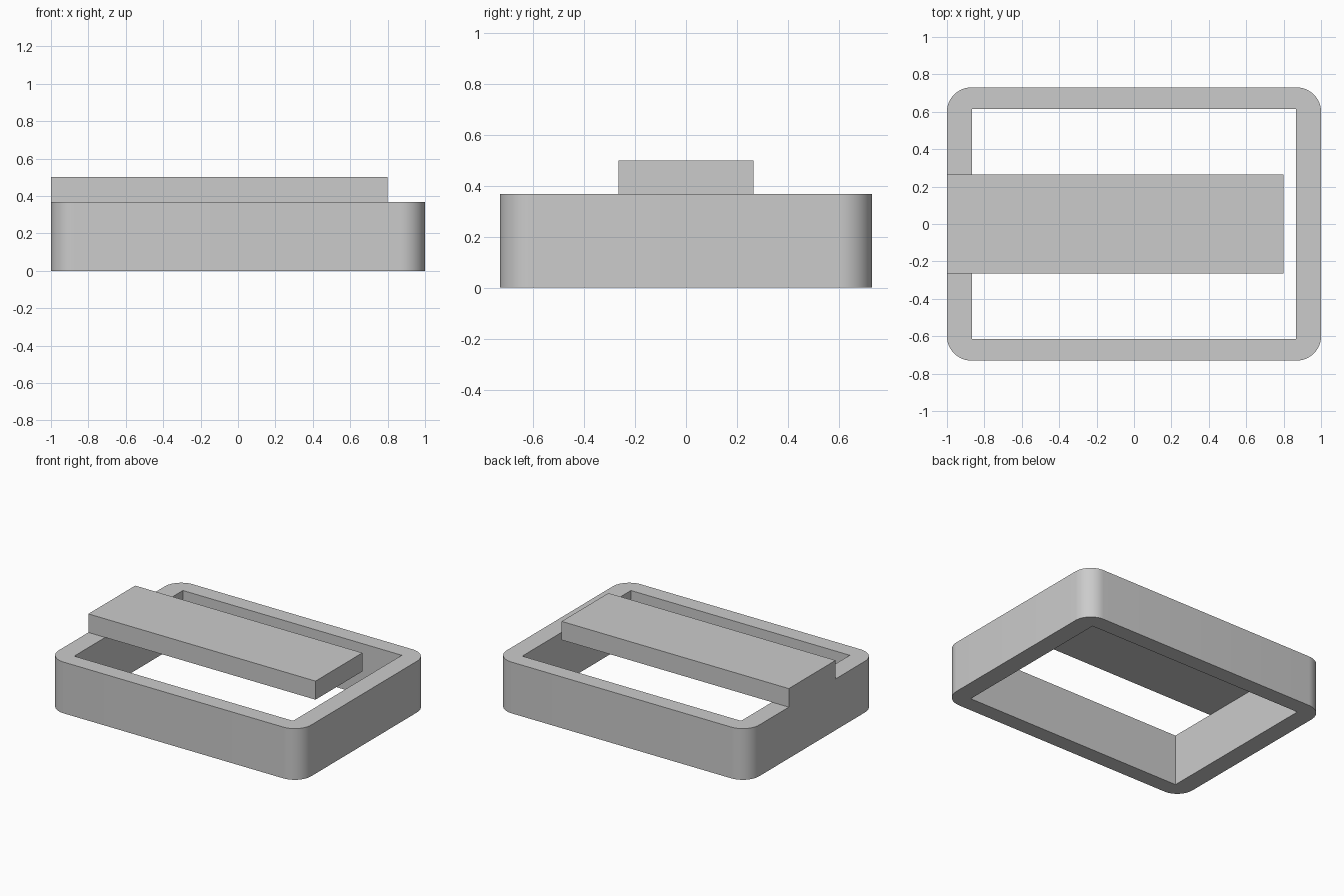
import bpy, bmesh
from math import sin, cos, pi, radians

cube = bpy.data.objects.get("Cube")
if cube:
    bpy.data.objects.remove(cube, do_unlink=True)

# Single grey finish
grey = bpy.data.materials.new("light grey")
grey.use_nodes = True
colour = (0.6, 0.6, 0.6, 1)
grey.diffuse_color = colour
grey.node_tree.nodes["Principled BSDF"].inputs["Base Color"].default_value = colour

CORNERS = ((1, 1), (-1, 1), (-1, -1), (1, -1))
STEPS = 12


def add_object(name, bm):
    bmesh.ops.recalc_face_normals(bm, faces=bm.faces)
    mesh = bpy.data.meshes.new(name)
    bm.to_mesh(mesh)
    bm.free()
    mesh.materials.append(grey)
    obj = bpy.data.objects.new(name, mesh)
    bpy.context.collection.objects.link(obj)
    bpy.ops.object.select_all(action='DESELECT')
    obj.select_set(True)
    bpy.context.view_layer.objects.active = obj
    return obj


def rounded_frame(name, outer, inner, radius, height):
    """Rectangular ring with rounded outside and square inside corners."""
    bm = bmesh.new()
    outside, inside = [], []
    for i, (sx, sy) in enumerate(CORNERS):
        cx, cy = sx * (outer[0] - radius), sy * (outer[1] - radius)
        arc = []
        for k in range(STEPS + 1):
            a = (i + k / STEPS) * pi / 2
            arc.append(bm.verts.new((cx + radius * cos(a), cy + radius * sin(a), 0)))
        outside.append(arc)
        inside.append(bm.verts.new((sx * inner[0], sy * inner[1], 0)))
    # Corner fans and straight sides of the ring
    for i in range(4):
        j = (i + 1) % 4
        bm.faces.new(outside[i] + [inside[i]])
        bm.faces.new((outside[i][-1], outside[j][0], inside[j], inside[i]))
    ring = bmesh.ops.extrude_face_region(bm, geom=bm.faces[:])
    top = [v for v in ring["geom"] if isinstance(v, bmesh.types.BMVert)]
    bmesh.ops.translate(bm, verts=top, vec=(0, 0, height))
    obj = add_object(name, bm)
    bpy.ops.object.shade_smooth_by_angle(angle=radians(30))
    return obj


def box(name, low, high):
    bm = bmesh.new()
    bmesh.ops.create_cube(bm, size=1)
    for v in bm.verts:
        v.co = [(a + b) / 2 + c * (b - a) for a, b, c in zip(low, high, v.co)]
    return add_object(name, bm)


# Open frame, then the bar resting on its right side
rounded_frame("frame", (1, 0.73), (0.867, 0.615), 0.13, 0.367)
box("cross_bar", (-1, -0.265, 0.367), (0.8, 0.265, 0.5))
